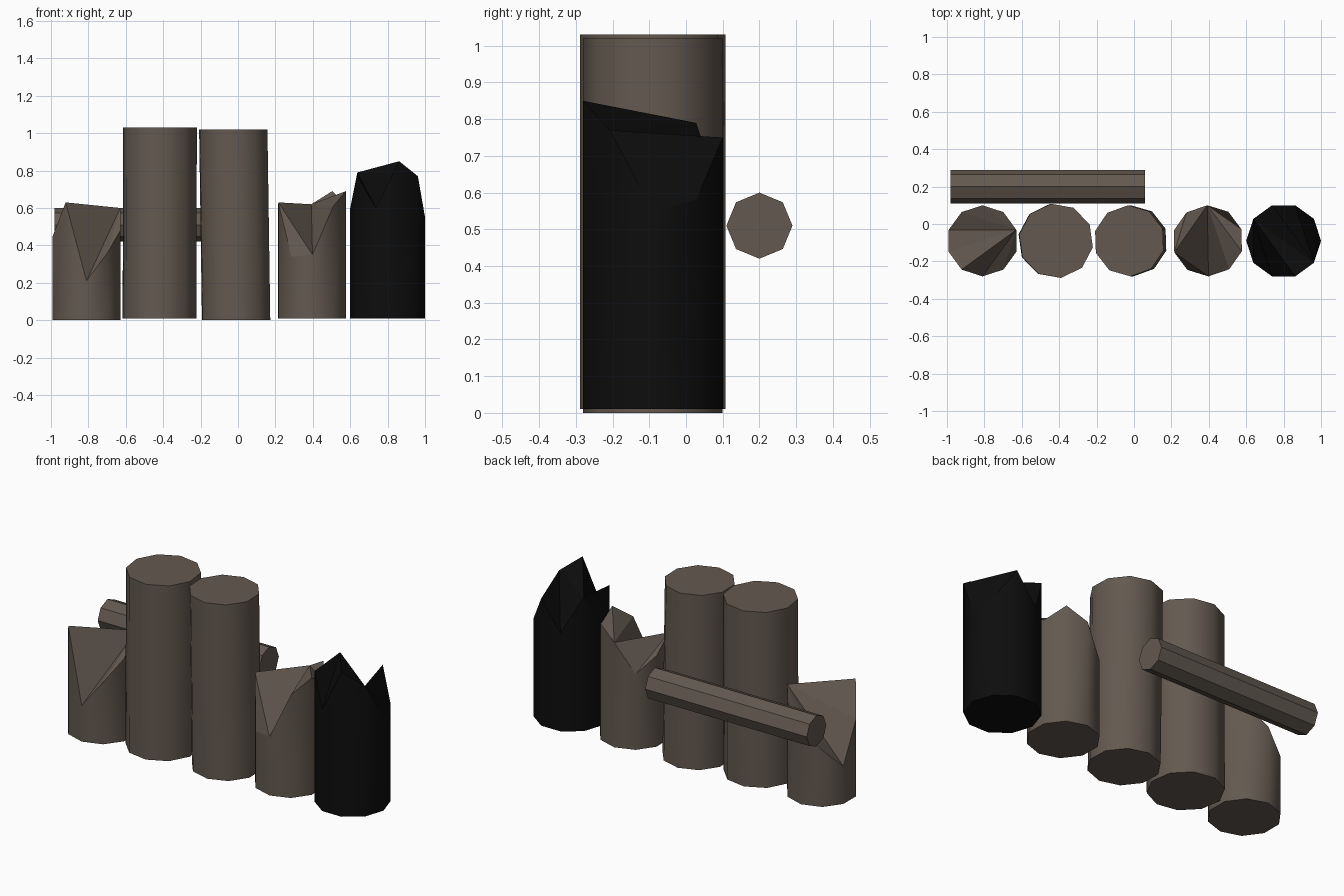
import bpy
import bmesh
from math import sin, cos, radians

if "Cube" in bpy.data.objects:
    bpy.data.objects.remove(bpy.data.objects["Cube"], do_unlink=True)

SIDES = 10
ROW_Y = -0.09


def make_material(name, rgb):
    mat = bpy.data.materials.new(name)
    mat.use_nodes = True
    colour = (*rgb, 1.0)
    mat.diffuse_color = colour
    mat.node_tree.nodes["Principled BSDF"].inputs["Base Color"].default_value = colour
    return mat


wood = make_material("weathered_wood", (0.125, 0.1, 0.08))
charred = make_material("charred_wood", (0.004, 0.004, 0.004))


def finish(name, bm, mat):
    bmesh.ops.recalc_face_normals(bm, faces=bm.faces)
    mesh = bpy.data.meshes.new(name)
    bm.to_mesh(mesh)
    bm.free()
    mesh.materials.append(mat)
    obj = bpy.data.objects.new(name, mesh)
    bpy.context.collection.objects.link(obj)
    return obj


def make_log(name, x, radius, turn, heights, mat, base=0.0, lean=0.0, fans=None):
    """Upright log; heights gives the rim height at each corner.
    fans lists (apex, corners) for the splintered top, None leaves it flat."""
    bm = bmesh.new()
    low, rim = [], []
    for i, h in enumerate(heights):
        a = radians(turn + i * 360 / SIDES)
        px, py = radius * cos(a), ROW_Y + radius * sin(a)
        low.append(bm.verts.new((x + px, py, base)))
        rim.append(bm.verts.new((x + px + lean * h, py, h)))
    for i in range(SIDES):
        j = (i + 1) % SIDES
        bm.faces.new((low[i], low[j], rim[j], rim[i])).smooth = True
    bm.faces.new(low[::-1])
    if fans is None:
        bm.faces.new(rim)
    else:
        for apex, chain in fans:
            for a, b in zip(chain, chain[1:]):
                bm.faces.new((rim[apex], rim[a % SIDES], rim[b % SIDES]))
    return finish(name, bm, mat)


# Split stump: a ridge across the top with a slope falling to each side
make_log("split_log", -0.81, 0.19, 18,
         [0.60, 0.55, 0.45, 0.33, 0.22, 0.45, 0.63, 0.21, 0.36, 0.48], wood,
         fans=[(0, range(1, 7)), (0, range(6, 10))])

# Two whole logs
make_log("tall_log_right", -0.42, 0.2, 26, [1.03] * SIDES, wood, base=0.01, lean=0.003)
make_log("tall_log_left", -0.01, 0.19, 20, [1.02] * SIDES, wood, lean=-0.015)

# Splintered stump
make_log("splintered_log", 0.395, 0.19, 19,
         [0.62, 0.69, 0.62, 0.45, 0.54, 0.63, 0.34, 0.35, 0.61, 0.69], wood, base=0.01,
         fans=[(5, range(2, 5)), (5, range(6, 8)), (2, (5, 7)), (2, range(7, 12))])

# Burnt stump with jagged points
make_log("burnt_log", 0.8, 0.2, 0,
         [0.55, 0.58, 0.75, 0.58, 0.79, 0.60, 0.77, 0.60, 0.85, 0.77], charred, base=0.01,
         fans=[(4, range(5, 10)), (9, range(0, 5))])

# Horizontal rail behind the logs
bm = bmesh.new()
ends = []
for x in (-0.98, 0.06):
    ends.append([bm.verts.new((x, 0.2 + 0.09 * cos(radians(a)), 0.51 + 0.09 * sin(radians(a))))
                 for a in range(0, 360, 45)])
for i in range(8):
    j = (i + 1) % 8
    bm.faces.new((ends[0][i], ends[0][j], ends[1][j], ends[1][i]))
bm.faces.new(ends[0])
bm.faces.new(ends[1])
finish("cross_rail", bm, wood)
